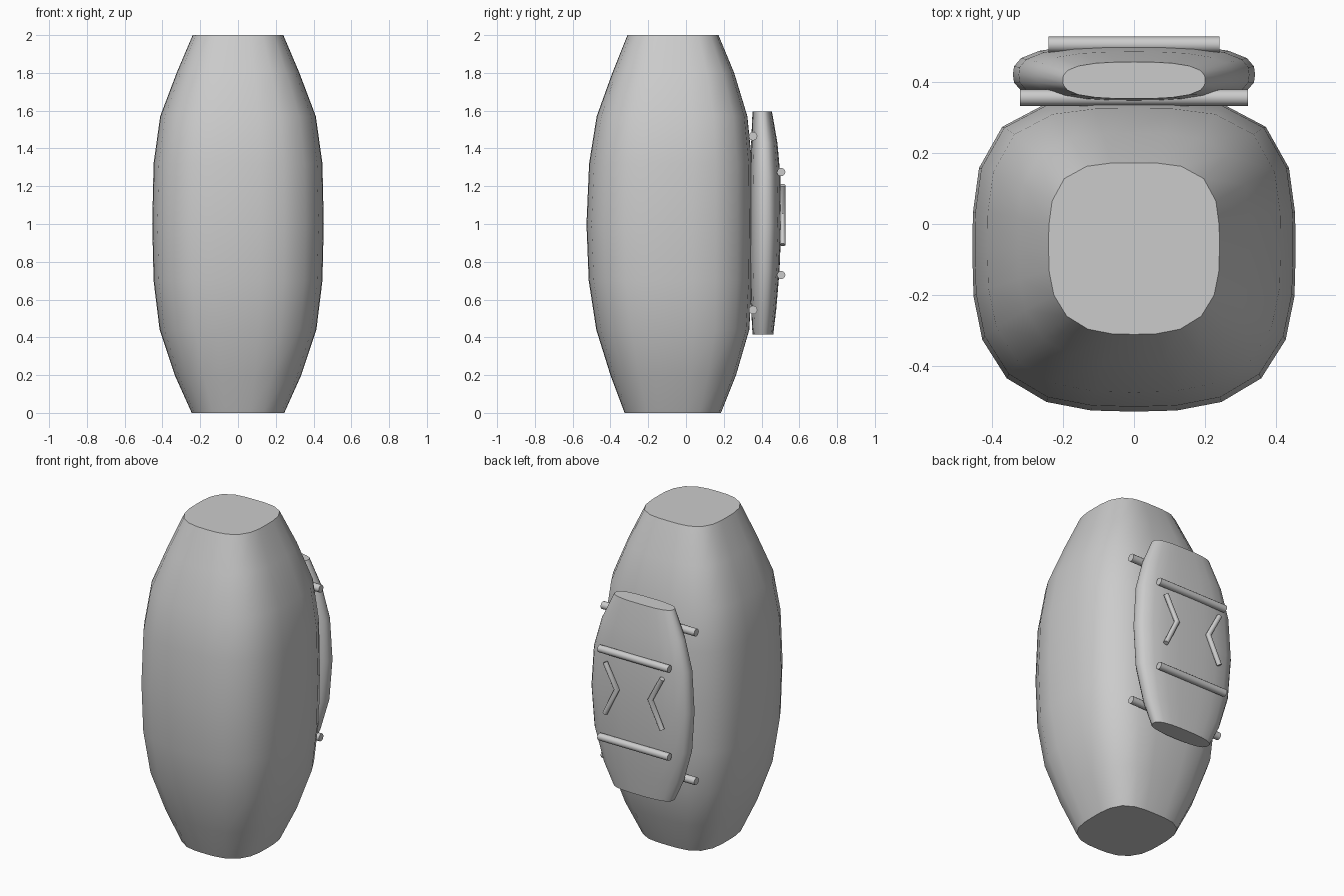
import bpy, bmesh
from math import cos, sin, pi, radians
from mathutils import Vector

if "Cube" in bpy.data.objects:
    bpy.data.objects.remove(bpy.data.objects["Cube"])


def finish(name, bm, angle=40):
    bmesh.ops.recalc_face_normals(bm, faces=bm.faces)
    me = bpy.data.meshes.new(name)
    bm.to_mesh(me)
    bm.free()
    ob = bpy.data.objects.new(name, me)
    bpy.context.collection.objects.link(ob)
    bpy.ops.object.select_all(action='DESELECT')
    ob.select_set(True)
    bpy.context.view_layer.objects.active = ob
    bpy.ops.object.shade_smooth_by_angle(angle=radians(angle))
    return ob


def loft(name, sections, sides, n_front, n_back):
    """Stack rounded-square rings: (z, half width, y front, y back)."""
    bm = bmesh.new()
    rings = []
    for z, w, y0, y1 in sections:
        cy, d = (y0 + y1) / 2, (y1 - y0) / 2
        ring = []
        for i in range(sides):
            a = 2 * pi * i / sides
            c, s = cos(a), sin(a)
            n = n_back if s > 0 else n_front
            r = (abs(c) ** n + abs(s) ** n) ** (-1 / n)
            ring.append(bm.verts.new((w * c * r, cy + d * s * r, z)))
        rings.append(ring)
    for a, b in zip(rings, rings[1:]):
        for i in range(sides):
            j = (i + 1) % sides
            bm.faces.new((a[i], a[j], b[j], b[i]))
    bm.faces.new(rings[0])
    bm.faces.new(rings[-1])
    return finish(name, bm)


def rod(name, points, radius, sides=12):
    """Round rod through points lying in an xz plane."""
    bm = bmesh.new()
    pts = [Vector(p) for p in points]
    rings = []
    for k, p in enumerate(pts):
        d_in = (p - pts[k - 1]).normalized() if k else (pts[1] - p).normalized()
        d_out = (pts[k + 1] - p).normalized() if k < len(pts) - 1 else d_in
        t = (d_in + d_out).normalized()
        side = Vector((t.z, 0, -t.x)) / t.dot(d_in)
        up = Vector((0, 1, 0))
        rings.append([bm.verts.new(p + radius * (side * cos(2 * pi * i / sides) + up * sin(2 * pi * i / sides)))
                      for i in range(sides)])
    for a, b in zip(rings, rings[1:]):
        for i in range(sides):
            j = (i + 1) % sides
            bm.faces.new((a[i], a[j], b[j], b[i]))
    bm.faces.new(rings[0])
    bm.faces.new(rings[-1])
    return finish(name, bm)


# Barrel-shaped body
loft("body", [
    (0.00, 0.245, -0.325, 0.185),
    (0.20, 0.335, -0.400, 0.265),
    (0.44, 0.415, -0.475, 0.335),
    (0.70, 0.447, -0.515, 0.350),
    (1.00, 0.454, -0.527, 0.354),
    (1.32, 0.447, -0.513, 0.350),
    (1.57, 0.412, -0.473, 0.325),
    (1.80, 0.325, -0.390, 0.255),
    (2.00, 0.240, -0.310, 0.172),
], 24, 2.9, 3.4)

# Pod on the back
loft("back_pod", [
    (0.415, 0.200, 0.352, 0.462),
    (0.55, 0.265, 0.345, 0.478),
    (0.75, 0.322, 0.338, 0.495),
    (1.00, 0.340, 0.335, 0.505),
    (1.25, 0.324, 0.338, 0.500),
    (1.43, 0.275, 0.345, 0.484),
    (1.595, 0.200, 0.352, 0.455),
], 24, 2.8, 2.8)

# Mounting bars between body and pod, and bars across the pod face
for i, z in enumerate((0.545, 1.465)):
    rod(f"mount_bar_{i}", [(-0.32, 0.355, z), (0.32, 0.355, z)], 0.023)
for i, z in enumerate((0.73, 1.275)):
    rod(f"face_bar_{i}", [(-0.24, 0.504, z), (0.24, 0.504, z)], 0.022)

# Mirrored bent rods on the pod face
for s in (-1, 1):
    rod("chevron_left" if s < 0 else "chevron_right",
        [(s * 0.195, 0.512, 0.89), (s * 0.115, 0.512, 1.055), (s * 0.195, 0.512, 1.205)], 0.015)
